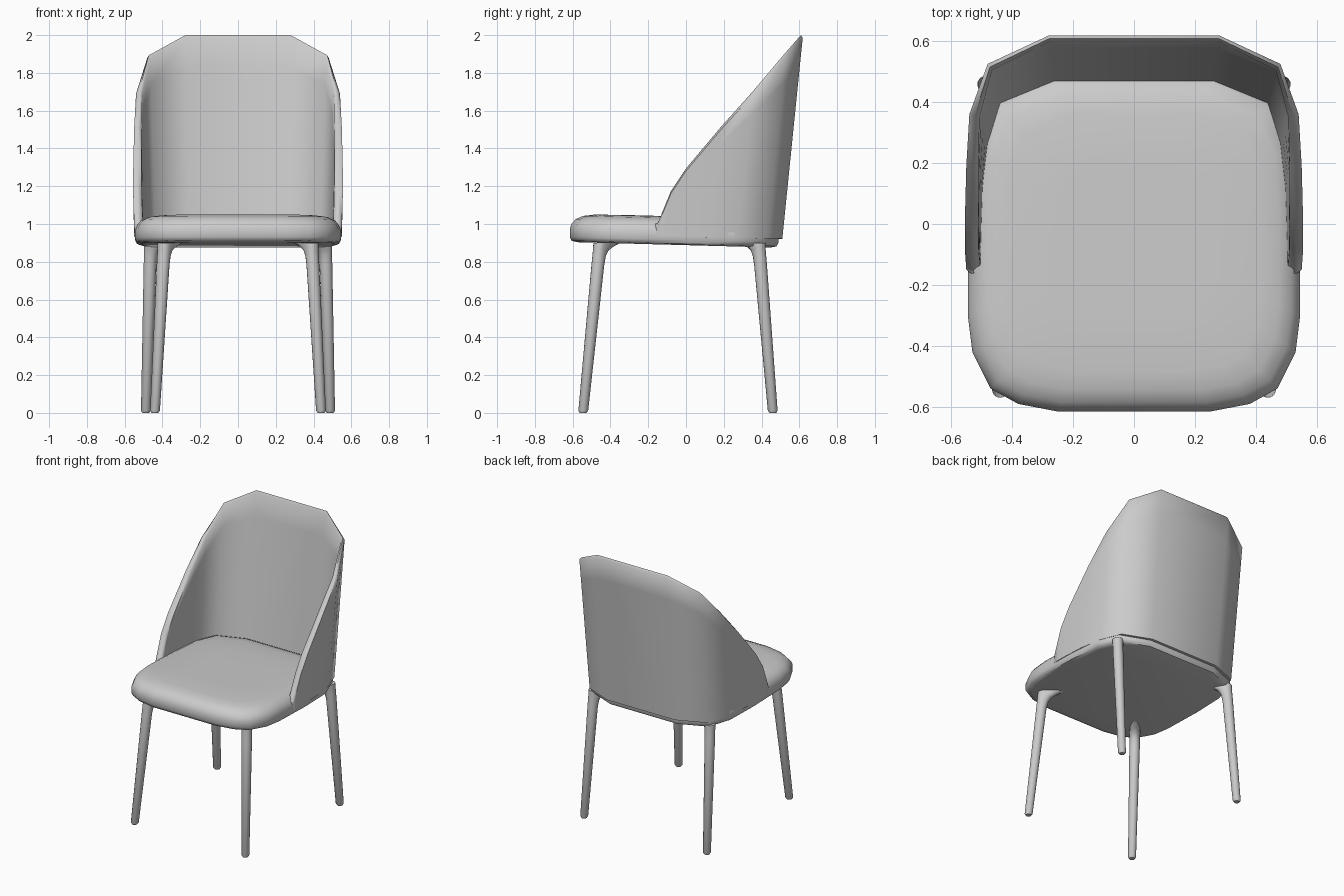
import bpy, math
from mathutils import Vector

cube = bpy.data.objects.get("Cube")
if cube:
    bpy.data.objects.remove(cube)

grey = bpy.data.materials.new("plain grey")
grey.use_nodes = True
colour = (0.6, 0.6, 0.6, 1)
grey.diffuse_color = colour
grey.node_tree.nodes["Principled BSDF"].inputs["Base Color"].default_value = colour


def loft(name, rings, angle):
    """Skin a list of closed rings, cap both ends and shade smooth."""
    n = len(rings[0])
    verts = [p for ring in rings for p in ring]
    faces = [tuple(range(n))[::-1], tuple(range(len(verts) - n, len(verts)))]
    for r in range(len(rings) - 1):
        for i in range(n):
            j = (i + 1) % n
            a, b = r * n, (r + 1) * n
            faces.append((a + i, a + j, b + j, b + i))
    mesh = bpy.data.meshes.new(name)
    mesh.from_pydata(verts, [], faces)
    mesh.materials.append(grey)
    obj = bpy.data.objects.new(name, mesh)
    bpy.context.collection.objects.link(obj)
    # Make every face point outward
    bpy.ops.object.select_all(action="DESELECT")
    obj.select_set(True)
    bpy.context.view_layer.objects.active = obj
    bpy.ops.object.mode_set(mode="EDIT")
    bpy.ops.mesh.select_all(action="SELECT")
    bpy.ops.mesh.normals_make_consistent(inside=False)
    bpy.ops.object.mode_set(mode="OBJECT")
    bpy.ops.object.shade_smooth_by_angle(angle=math.radians(angle))
    return obj


# Seat cushion: a rounded outline stacked with insets, tilted slightly back
half = [(0.25, -0.615), (0.38, -0.59), (0.47, -0.54), (0.53, -0.42), (0.545, -0.3),
        (0.545, 0), (0.53, 0.25), (0.47, 0.41), (0.27, 0.49)]
outline = half + [(-x, y) for x, y in reversed(half)]
middle = -0.06
levels = [(0.04, 0.888), (0.01, 0.895), (0, 0.915), (0, 0.96), (0.01, 0.985),
          (0.03, 1.01), (0.07, 1.028), (0.13, 1.037), (0.3, 1.039)]
rings = []
for inset, z in levels:
    k = 1 - inset / 0.55
    rings.append([(x * k, middle + (y - middle) * k, z - 0.027 * (middle + (y - middle) * k))
                  for x, y in outline])
loft("seat_cushion", rings, 50)

# Backrest shell: columns from the front tip round to the middle of the back
# (bottom x, bottom y, top x, top y, top z, inward direction, rim thickness)
columns = [
    (0.545, -0.155, 0.55, -0.15, 0.99, 180, 0.045),
    (0.55, -0.12, 0.555, -0.08, 1.16, 181, 0.045),
    (0.55, -0.05, 0.555, 0, 1.28, 182, 0.045),
    (0.545, 0.11, 0.55, 0.19, 1.505, 185, 0.04),
    (0.525, 0.27, 0.54, 0.36, 1.69, 198, 0.035),
    (0.465, 0.43, 0.48, 0.525, 1.88, 235, 0.025),
    (0.27, 0.51, 0.28, 0.618, 1.987, 260, 0.02),
]


def section(bx, by, tx, ty, tz, direction, rim):
    """Closed wall section: up the outside, over the rim, down the inside."""
    a = math.radians(direction)
    inward = Vector((math.cos(a), math.sin(a), 0))
    low = Vector((bx, by, 0.932 - 0.02 * by))
    high = Vector((tx, ty, tz))
    steps = [0, 0.3, 0.6, 0.85, 1]
    outer = [low.lerp(high, t) for t in steps]
    inner = [p + inward * (0.05 + (rim - 0.05) * t) for p, t in zip(outer, steps)]
    inner[-1].z -= 0.005
    top = (outer[-1] + inner[-1]) / 2
    top.z = tz + 0.013
    return outer + [top] + inner[::-1]


sections = [section(*c) for c in columns]
# Rounded leading edge
tip = sections[0]
centre = sum(tip, Vector()) / len(tip)
sections.insert(0, [Vector((p.x + (centre.x - p.x) * 0.6, p.y - 0.012, p.z)) for p in tip])
mirrored = [[Vector((-p.x, p.y, p.z)) for p in s] for s in reversed(sections)]
loft("backrest_shell", sections + mirrored, 60)


# Legs: splayed round tapers whose tops flare inward under the seat
def leg(name, foot, head):
    foot, head = Vector((*foot, 0)), Vector((*head, 0.9))
    inward = Vector((-head.x, -head.y, 0)).normalized()
    side = Vector((-inward.y, inward.x, 0))
    rings = []
    # height, radius, inward stretch
    for z, r, stretch in [(0, 0.018, 1), (0.012, 0.026, 1), (0.78, 0.034, 1), (0.83, 0.034, 1.2),
                          (0.86, 0.034, 1.7), (0.88, 0.035, 2.6), (0.9, 0.035, 4)]:
        c = foot.lerp(head, z / 0.9)
        c.z = z
        ring = []
        for i in range(16):
            a = math.tau * i / 16
            u = math.cos(a) * r
            ring.append(c + inward * (u * stretch if u > 0 else u) + side * math.sin(a) * r)
        rings.append(ring)
    loft(name, rings, 50)


for label, s in (("left", 1), ("right", -1)):
    leg("front_leg_" + label, (0.44 * s, -0.545), (0.39 * s, -0.455))
    leg("back_leg_" + label, (0.488 * s, 0.46), (0.462 * s, 0.385))
